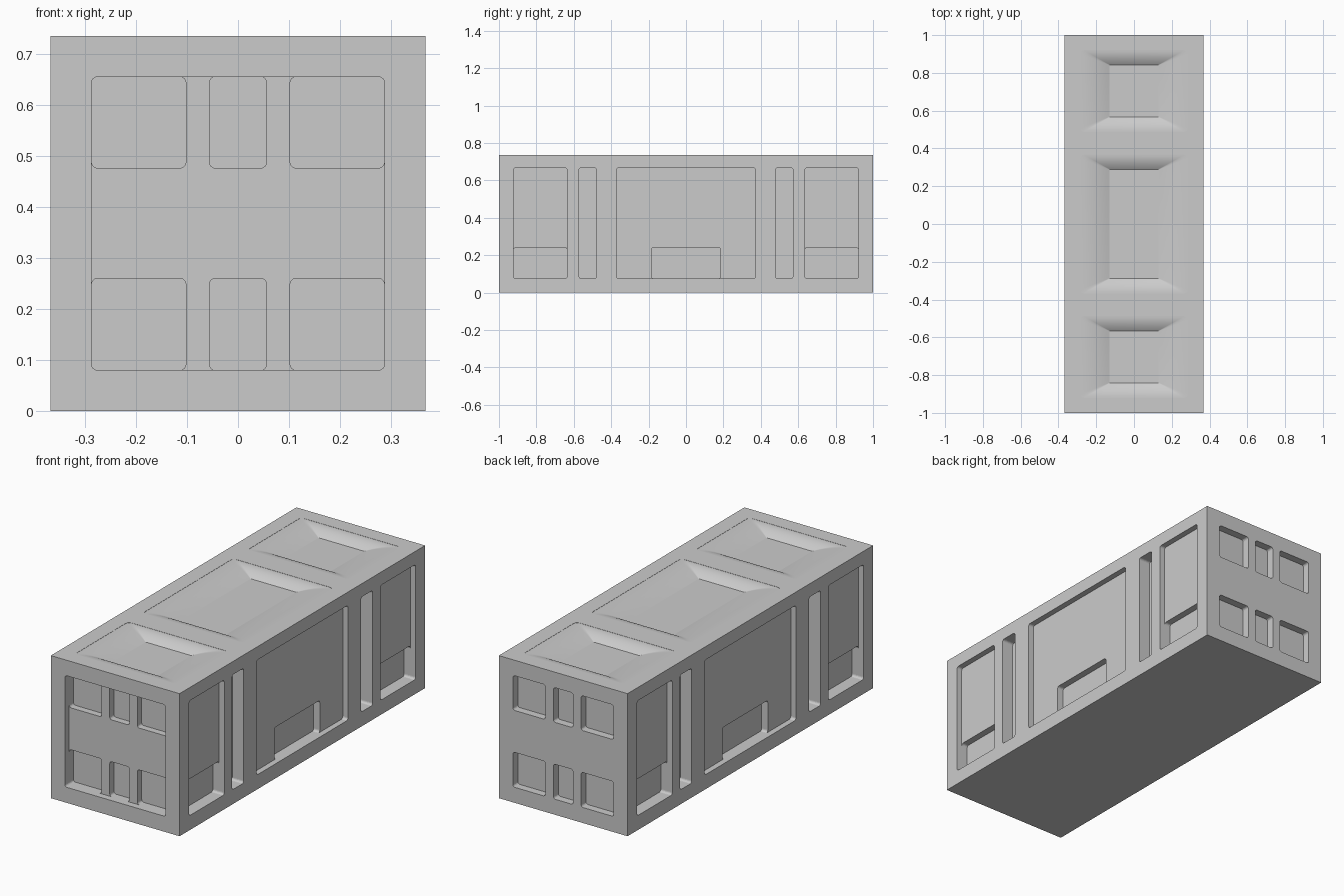
import bpy, bmesh, math
from mathutils import Matrix, Vector

if "Cube" in bpy.data.objects:
    bpy.data.objects.remove(bpy.data.objects["Cube"])

HX, HY, H = 0.367, 1.0, 0.735
SHALLOW, DEEP, BACK = 0.03, 0.065, 0.04

grey = bpy.data.materials.new("plain_grey")
grey.use_nodes = True
tone = (0.6, 0.6, 0.6, 1)
grey.diffuse_color = tone
grey.node_tree.nodes["Principled BSDF"].inputs["Base Color"].default_value = tone


def frame(u, v, origin):
    """Matrix whose third axis points out of a wall."""
    u, v = Vector(u), Vector(v)
    m = Matrix((u, v, u.cross(v))).transposed().to_4x4()
    m.translation = Vector(origin)
    return m


FRONT = frame((1, 0, 0), (0, 0, 1), (0, -HY, 0))
REAR = frame((-1, 0, 0), (0, 0, 1), (0, HY, 0))
LEFT = frame((0, 1, 0), (0, 0, 1), (HX, 0, 0))
RIGHT = frame((0, -1, 0), (0, 0, 1), (-HX, 0, 0))
ROOF = frame((1, 0, 0), (0, 1, 0), (0, 0, H))


def mesh_object(name, bm):
    bmesh.ops.recalc_face_normals(bm, faces=bm.faces)
    mesh = bpy.data.meshes.new(name)
    bm.to_mesh(mesh)
    bm.free()
    mesh.materials.append(grey)
    ob = bpy.data.objects.new(name, mesh)
    bpy.context.collection.objects.link(ob)
    return ob


def rounded(rect, r, w, steps=4):
    """Rounded rectangle loop at height w."""
    u0, u1, v0, v1 = rect
    centres = ((u1 - r, v1 - r), (u0 + r, v1 - r), (u0 + r, v0 + r), (u1 - r, v0 + r))
    for k, (cu, cv) in enumerate(centres):
        for i in range(steps + 1):
            a = math.pi / 2 * (k + i / steps)
            yield Vector((cu + r * math.cos(a), cv + r * math.sin(a), w))


def carve(wall, rings):
    """Cut a loft of rounded rectangles (rect, radius, height) out of the body."""
    bm = bmesh.new()
    loops = [[bm.verts.new(wall @ p) for p in rounded(*ring)] for ring in rings]
    for a, b in zip(loops, loops[1:]):
        for i in range(len(a)):
            j = (i + 1) % len(a)
            bm.faces.new((a[i], a[j], b[j], b[i]))
    bm.faces.new(loops[0])
    bm.faces.new(loops[-1])
    cutter = mesh_object("cutter", bm)
    cutter.hide_render = True
    mod = body.modifiers.new("cut", "BOOLEAN")
    mod.operation, mod.solver, mod.object = "DIFFERENCE", "EXACT", cutter
    bpy.ops.object.modifier_apply(modifier=mod.name)
    bpy.data.objects.remove(cutter)


def recess(wall, rect, depth, r=0.012):
    carve(wall, [(rect, r, 0.02), (rect, r, -depth)])


def pan(v0, v1, depth=0.032, steps=8):
    """Roof hollow with curved sides and a flat floor."""
    rim, inset_u, inset_v = 0.285, 0.155, 0.078
    rings = [((-rim, rim, v0, v1), 0.02, 0.02)]
    for i in range(steps + 1):
        t = i / steps
        u = rim - inset_u * t
        rect = (-u, u, v0 + inset_v * t, v1 - inset_v * t)
        rings.append((rect, 0.02 - 0.018 * t, -0.001 - depth * t * t))
    carve(ROOF, rings)


# Main block
bm = bmesh.new()
bmesh.ops.create_cube(bm, size=1)
bmesh.ops.scale(bm, vec=(2 * HX, 2 * HY, H), verts=bm.verts)
bmesh.ops.translate(bm, vec=(0, 0, H / 2), verts=bm.verts)
body = mesh_object("body", bm)
bpy.context.view_layer.objects.active = body
body.select_set(True)

# End walls: a framed panel with deeper windows in front, plain windows behind
columns = ((-0.287, -0.102), (-0.056, 0.056), (0.102, 0.287))
rows = ((0.08, 0.26), (0.476, 0.655))
recess(FRONT, (-0.287, 0.287, 0.08, 0.655), 0.035)
for u in columns:
    for v in rows:
        recess(FRONT, u + v, 0.07)
        recess(REAR, u + v, BACK)

# Side walls: wide panel with a doorway, slots, and end panels with deep bases
for wall in (LEFT, RIGHT):
    recess(wall, (-0.372, 0.372, 0.075, 0.667), SHALLOW)
    recess(wall, (-0.185, 0.185, 0.075, 0.24), DEEP)
    for lo, hi in ((0.478, 0.572), (-0.572, -0.478)):
        recess(wall, (lo, hi, 0.075, 0.667), DEEP)
    for lo, hi in ((0.636, 0.922), (-0.922, -0.636)):
        recess(wall, (lo, hi, 0.075, 0.667), SHALLOW)
        recess(wall, (lo, hi, 0.075, 0.24), DEEP)

# Roof hollows
for v0, v1 in ((-0.92, -0.488), (-0.367, 0.367), (0.488, 0.92)):
    pan(v0, v1)

# Smooth only the curved hollow sides
bpy.ops.object.shade_smooth_by_angle(angle=math.radians(30))
for poly in body.data.polygons:
    poly.use_smooth = poly.center.z > H - 0.05 and 0.5 < poly.normal.z < 0.9999
